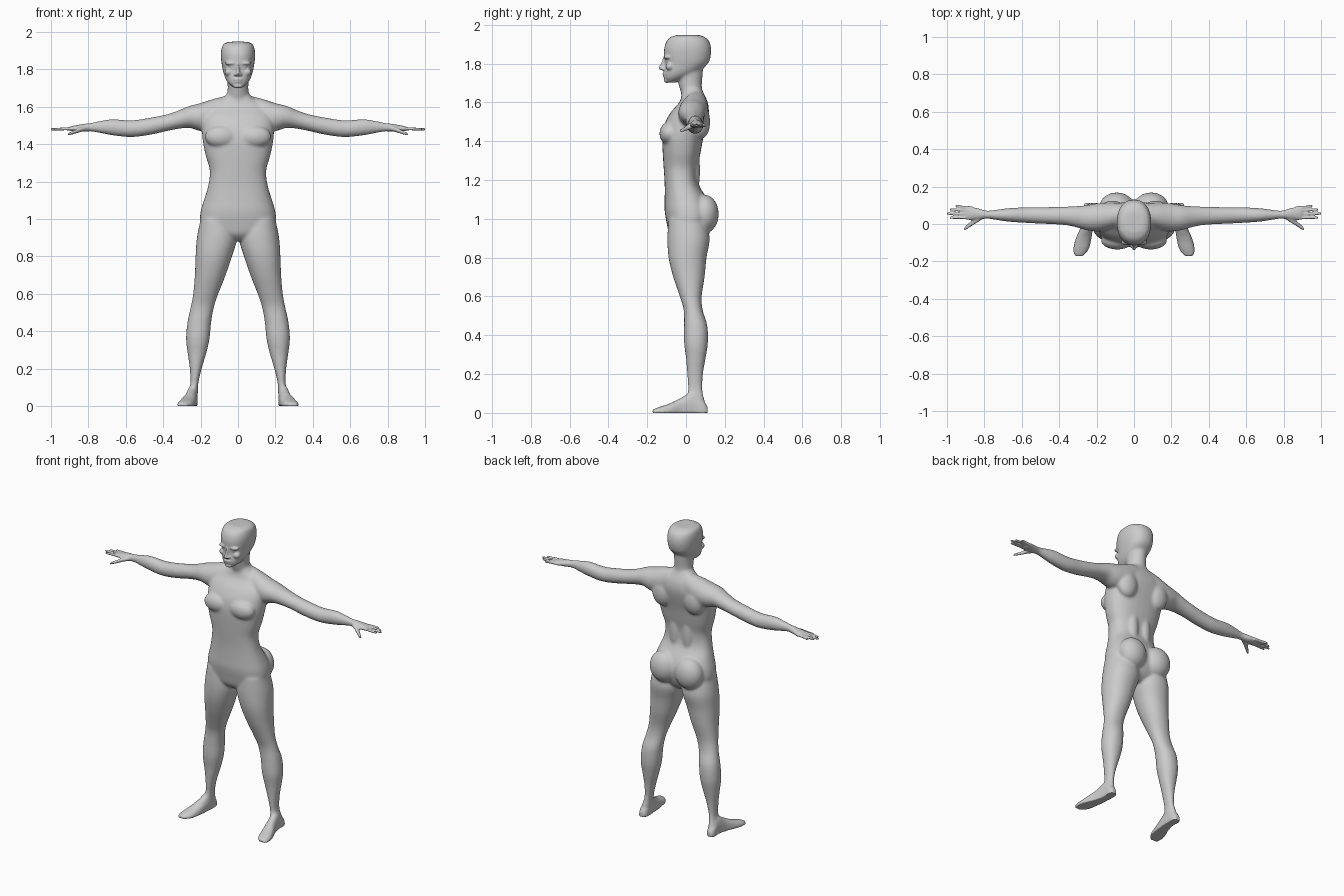
import bpy, bmesh, math
from mathutils import Vector, Matrix

bm = bmesh.new()


def spline(p0, p1, p2, p3, t):
    return [0.5 * (2 * b + (c - a) * t + (2 * a - 5 * b + 4 * c - d) * t * t
                   + (3 * b - a - 3 * c + d) * t ** 3)
            for a, b, c, d in zip(p0, p1, p2, p3)]


def loft(axis, sections, power=2.0, side=1, n=32, steps=5):
    """Closed skin through sections (position, a_min, a_max, b_min, b_max) along an axis."""
    s = [sections[0]] + list(sections) + [sections[-1]]
    rows = [spline(*s[i:i + 4], k / steps) for i in range(len(sections) - 1) for k in range(steps)]
    rows.append(list(sections[-1]))
    rings = []
    for t, a0, a1, b0, b1 in rows:
        ring = []
        for k in range(n):
            ang = math.tau * k / n
            c, q = math.cos(ang), math.sin(ang)
            a = (a0 + a1) / 2 + (a1 - a0) / 2 * math.copysign(abs(c) ** (2 / power), c)
            b = (b0 + b1) / 2 + (b1 - b0) / 2 * math.copysign(abs(q) ** (2 / power), q)
            co = [(t, a, b), (a, t, b), (a, b, t)][axis]
            ring.append(bm.verts.new((co[0] * side, co[1], max(co[2], 0))))
        rings.append(ring)
    for r0, r1 in zip(rings, rings[1:]):
        for k in range(n):
            bm.faces.new((r0[k], r0[(k + 1) % n], r1[(k + 1) % n], r1[k]))
    bm.faces.new(rings[0])
    bm.faces.new(rings[-1])


def column(rows, power=2.0):
    """Centred vertical loft from (z, half_width, y_front, y_back)."""
    loft(2, [(z, -w, w, f, b) for z, w, f, b in rows], power)


def blob(centre, radii, both=True):
    """Soft muscle or feature, mirrored when both is set."""
    for s in ((1, -1) if both else (1,)):
        m = Matrix.Translation((centre[0] * s, centre[1], centre[2])) @ Matrix.Diagonal((*radii, 1))
        bmesh.ops.create_uvsphere(bm, u_segments=24, v_segments=16, radius=1, matrix=m)


# torso
column([(.885, .05, -.05, .06), (.92, .15, -.085, .10), (.98, .20, -.10, .125),
        (1.04, .20, -.11, .13), (1.10, .183, -.11, .11), (1.18, .159, -.11, .065),
        (1.26, .151, -.115, .06), (1.34, .173, -.12, .075), (1.42, .189, -.122, .09),
        (1.49, .193, -.11, .108), (1.55, .19, -.078, .118), (1.60, .155, -.035, .112),
        (1.64, .09, -.022, .095), (1.67, .06, -.02, .08)], 2.4)
# chest, shoulder blades, back muscles, buttocks
blob((.09, -.087, 1.44), (.088, .05, .06))
blob((.115, .075, 1.50), (.07, .05, .09))
blob((.045, .03, 1.25), (.042, .043, .16))
blob((.092, .095, 1.025), (.092, .074, .10))

# neck and head
column([(1.56, .075, -.02, .10), (1.63, .064, -.022, .09), (1.68, .056, -.035, .082),
        (1.73, .056, -.045, .085), (1.79, .06, -.05, .09)])
column([(1.703, .024, -.10, -.05), (1.725, .05, -.112, -.005), (1.755, .069, -.113, .06),
        (1.80, .082, -.108, .113), (1.84, .089, -.113, .128), (1.88, .092, -.112, .13),
        (1.915, .088, -.10, .12), (1.937, .077, -.078, .098), (1.948, .05, -.045, .066)], 2.25)
# face: nose, nostrils, brows, cheeks, eyelids, lips, chin
column([(1.835, .008, -.118, -.08), (1.805, .009, -.127, -.08), (1.782, .012, -.141, -.08),
        (1.772, .014, -.139, -.08), (1.764, .009, -.122, -.08)])
blob((.013, -.118, 1.773), (.009, .011, .008))
blob((.036, -.095, 1.833), (.034, .02, .011))
blob((.05, -.083, 1.785), (.022, .022, .02))
blob((.033, -.09, 1.813), (.016, .014, .009))
blob((0, -.108, 1.747), (.026, .014, .007), False)
blob((0, -.106, 1.734), (.022, .014, .007), False)
blob((0, -.098, 1.712), (.026, .017, .012), False)

fingers = [(.033, .034, .985), (.052, .056, 1.003), (.070, .078, .985), (.085, .098, .955)]
for s in (1, -1):
    # arm and palm
    loft(0, [(.06, .0, .11, 1.51, 1.66), (.13, -.03, .115, 1.47, 1.643), (.20, -.04, .11, 1.47, 1.62),
             (.26, -.032, .10, 1.487, 1.605), (.32, -.015, .095, 1.482, 1.58),
             (.38, -.005, .093, 1.47, 1.56), (.47, .0, .09, 1.45, 1.542),
             (.57, .005, .09, 1.438, 1.528), (.67, .012, .085, 1.447, 1.534),
             (.74, .022, .076, 1.46, 1.524), (.79, .028, .072, 1.468, 1.514),
             (.84, .024, .085, 1.467, 1.506), (.885, .021, .093, 1.469, 1.498),
             (.90, .026, .091, 1.474, 1.493)], 2.0, s)
    # fingers and thumb
    for y0, y1, tip in fingers:
        loft(0, [(.86, y0 - .009, y0 + .009, 1.473, 1.493),
                 (.925, (y0 + y1) / 2 - .008, (y0 + y1) / 2 + .008, 1.474, 1.491),
                 (tip - .008, y1 - .007, y1 + .007, 1.473, 1.487),
                 (tip, y1 - .004, y1 + .004, 1.476, 1.484)], 2.0, s, 12)
    loft(0, [(.81, .025, .055, 1.472, 1.50), (.845, .003, .04, 1.464, 1.491),
             (.88, -.019, .009, 1.453, 1.473), (.903, -.034, -.013, 1.447, 1.463),
             (.91, -.035, -.023, 1.448, 1.458)], 2.0, s, 12)
    # leg
    loft(2, [(1.0, .03, .20, -.09, .10), (.90, .006, .22, -.096, .122), (.80, .032, .227, -.09, .106),
             (.70, .066, .231, -.066, .096), (.60, .105, .24, -.032, .081),
             (.53, .128, .253, -.012, .086), (.45, .143, .27, -.01, .11),
             (.36, .152, .278, -.01, .113), (.28, .17, .269, .0, .101), (.20, .194, .258, .006, .088),
             (.12, .212, .255, .01, .085), (.06, .215, .268, .0, .097), (.0, .218, .27, .0, .10)], 2.15, s)
    # foot
    loft(1, [(.112, .232, .262, -.02, .03), (.09, .218, .272, -.04, .065), (.04, .216, .274, -.04, .11),
             (-.02, .22, .287, -.04, .082), (-.08, .228, .312, -.03, .05), (-.13, .24, .324, -.025, .033),
             (-.16, .26, .321, -.015, .022), (-.172, .277, .31, -.01, .016)], 2.3, s)

bmesh.ops.recalc_face_normals(bm, faces=bm.faces)
mesh = bpy.data.meshes.new("body")
bm.to_mesh(mesh)
bm.free()
body = bpy.data.objects.new("body", mesh)
bpy.context.collection.objects.link(body)
bpy.context.view_layer.objects.active = body
body.select_set(True)

# fuse the parts into one skin
fuse = body.modifiers.new("fuse", "REMESH")
fuse.mode = "VOXEL"
fuse.voxel_size = .005
bpy.ops.object.modifier_apply(modifier=fuse.name)

# blend the large joints, keeping hands, face and soles crisp
soft = body.vertex_groups.new(name="soft")
soft.add([v.index for v in body.data.vertices
          if abs(v.co.x) < .8 and .05 < v.co.z and not (v.co.z > 1.69 and v.co.y < -.03)], 1.0, "REPLACE")
blend = body.modifiers.new("blend", "SMOOTH")
blend.factor, blend.iterations, blend.vertex_group = .5, 30, soft.name
polish = body.modifiers.new("polish", "SMOOTH")
polish.factor, polish.iterations = .5, 4
for m in (blend.name, polish.name):
    bpy.ops.object.modifier_apply(modifier=m)
bpy.ops.object.shade_smooth_by_angle(angle=math.radians(50))
